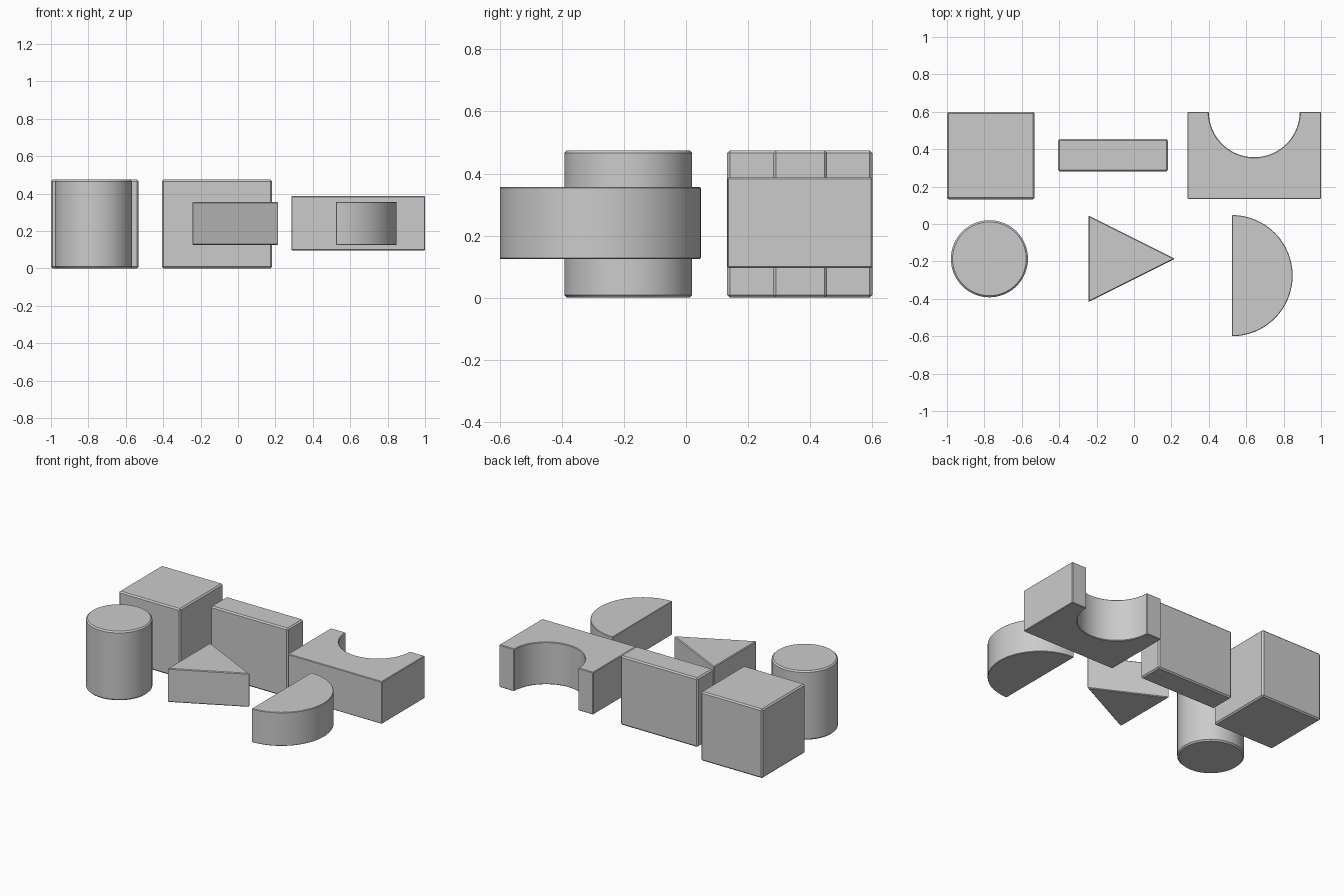
import bpy, bmesh
from math import cos, sin, pi, radians

if "Cube" in bpy.data.objects:
    bpy.data.objects.remove(bpy.data.objects["Cube"])


def arc(cx, cy, r, a0, a1, n):
    """n + 1 points along an arc, angles in radians."""
    return [(cx + r * cos(a0 + (a1 - a0) * i / n),
             cy + r * sin(a0 + (a1 - a0) * i / n)) for i in range(n + 1)]


def rect(x0, x1, y0, y1):
    return [(x0, y0), (x1, y0), (x1, y1), (x0, y1)]


def block(name, outline, z0, z1, bevel):
    """Extrude a counter-clockwise outline from z0 to z1 and chamfer its sharp edges."""
    bm = bmesh.new()
    base = bm.faces.new([bm.verts.new((x, y, z0)) for x, y in outline])
    top = bmesh.ops.extrude_face_region(bm, geom=[base], use_keep_orig=True)
    verts = [g for g in top["geom"] if isinstance(g, bmesh.types.BMVert)]
    bmesh.ops.translate(bm, verts=verts, vec=(0, 0, z1 - z0))
    bmesh.ops.recalc_face_normals(bm, faces=bm.faces)
    mesh = bpy.data.meshes.new(name)
    bm.to_mesh(mesh)
    bm.free()
    obj = bpy.data.objects.new(name, mesh)
    bpy.context.collection.objects.link(obj)
    mod = obj.modifiers.new("chamfer", "BEVEL")
    mod.width = bevel
    mod.segments = 1
    mod.limit_method = "ANGLE"
    mod.angle_limit = radians(35)
    bpy.ops.object.select_all(action="DESELECT")
    obj.select_set(True)
    bpy.context.view_layer.objects.active = obj
    bpy.ops.object.modifier_apply(modifier=mod.name)
    bpy.ops.object.shade_smooth_by_angle(angle=radians(25))
    return obj


TALL = (0.0, 0.475)      # full-height blocks
MID = (0.096, 0.387)     # bridge block
LOW = (0.125, 0.356)     # thin blocks

# Back row: cube, plank and bridge with a half-round cut-out
block("cube_block", rect(-1.0, -0.532, 0.132, 0.6), *TALL, 0.009)
block("plank_block", rect(-0.406, 0.182, 0.281, 0.455), *TALL, 0.009)
bridge = [(0.286, 0.6), (0.286, 0.133), (1.0, 0.133), (1.0, 0.6)]
bridge += arc(0.643, 0.6, 0.243, 0, -pi, 32)
block("bridge_block", bridge, *MID, 0.004)

# Front row: cylinder, triangle and half disc
block("cylinder_block", arc(-0.773, -0.186, 0.206, 0, 2 * pi, 64)[:-1], *TALL, 0.009)
block("triangle_block", [(-0.244, -0.418), (0.219, -0.186), (-0.244, 0.046)], *LOW, 0.005)
block("half_disc_block", arc(0.524, -0.276, 0.324, -pi / 2, pi / 2, 32), *LOW, 0.003)
